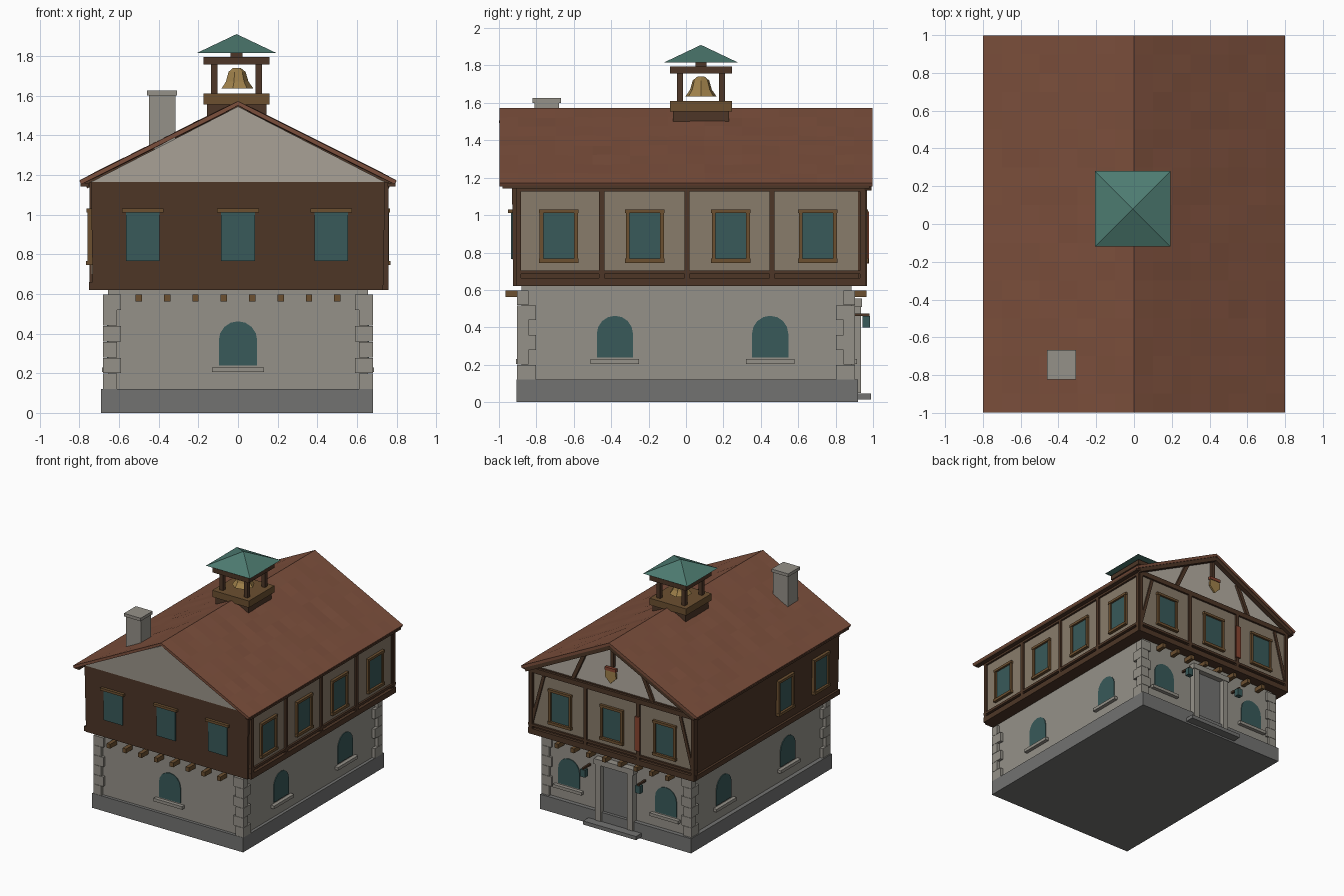
import bpy, bmesh, math, random
from mathutils import Vector

if "Cube" in bpy.data.objects:
    bpy.data.objects.remove(bpy.data.objects["Cube"])

random.seed(4)


def material(name, r, g, b):
    m = bpy.data.materials.new(name)
    m.diffuse_color = (r, g, b, 1)
    m.use_nodes = True
    m.node_tree.nodes["Principled BSDF"].inputs["Base Color"].default_value = m.diffuse_color
    return m


TILE = material("roof_tile", .20, .078, .045)
TIMBER = material("timber", .075, .037, .02)
TRIM = material("light_timber", .15, .08, .03)
PLASTER = material("plaster", .46, .42, .36)
PANEL = material("stained_plaster", .25, .20, .145)
STONE = material("stone", .30, .285, .25)
PLINTH = material("dark_stone", .17, .17, .165)
GLASS = material("glass", .04, .10, .10)
COPPER = material("copper", .075, .20, .165)
BRASS = material("brass", .35, .22, .07)
RED = material("banner_red", .25, .06, .03)


def mesh(name, verts, faces, mat):
    bm = bmesh.new()
    vs = [bm.verts.new(v) for v in verts]
    for f in faces:
        bm.faces.new([vs[i] for i in f])
    bmesh.ops.recalc_face_normals(bm, faces=bm.faces)
    me = bpy.data.meshes.new(name)
    bm.to_mesh(me)
    bm.free()
    ob = bpy.data.objects.new(name, me)
    me.materials.append(mat)
    bpy.context.collection.objects.link(ob)
    return ob


def loft(name, rings, mat):
    """Closed solid through rings of equal vertex count."""
    n = len(rings[0])
    faces = [list(range(n)), [(len(rings) - 1) * n + i for i in range(n)]]
    for k in range(len(rings) - 1):
        for i in range(n):
            j = (i + 1) % n
            faces.append([k*n + i, k*n + j, (k+1)*n + j, (k+1)*n + i])
    return mesh(name, [v for r in rings for v in r], faces, mat)


def rect(x0, x1, y0, y1, z):
    return [(x0, y0, z), (x1, y0, z), (x1, y1, z), (x0, y1, z)]


def box(name, x0, x1, y0, y1, z0, z1, mat):
    return loft(name, [rect(x0, x1, y0, y1, z0), rect(x0, x1, y0, y1, z1)], mat)


def at(side, u, d, z):
    """Facade coordinates: u along the wall, d outward from the centre."""
    return {"front": (u, -d, z), "back": (u, d, z),
            "right": (d, u, z), "left": (-d, u, z)}[side]


def prism(name, side, outline, d0, d1, mat):
    return loft(name, [[at(side, u, d, z) for u, z in outline] for d in (d0, d1)], mat)


def slab(name, side, u0, u1, z0, z1, d0, d1, mat):
    return prism(name, side, [(u0, z0), (u1, z0), (u1, z1), (u0, z1)], d0, d1, mat)


def beam(name, side, a, b, w, d0, d1, mat):
    a, b = Vector(a), Vector(b)
    n = (b - a).normalized().orthogonal() * w / 2
    return prism(name, side, [a + n, b + n, b - n, a - n], d0, d1, mat)


def arched_window(side, u, d):
    pts = [(u - .097, .24), (u + .097, .24)]
    pts += [(u + .097 * math.cos(t), .365 + .097 * math.sin(t))
            for t in [math.pi * k / 8 for k in range(9)]]
    prism(side + "_arched_glass", side, pts, d - .03, d + .006, GLASS)
    slab(side + "_stone_sill", side, u - .13, u + .13, .205, .23, d - .02, d + .03, STONE)


def framed_window(side, u, d, full=True):
    slab(side + "_window_glass", side, u - .085, u + .085, .765, 1.015, d - .02, d + .006, GLASS)
    slab(side + "_window_lintel", side, u - .105, u + .105, 1.01, 1.03, d - .01, d + .022, TRIM)
    if full:
        slab(side + "_window_sill", side, u - .105, u + .105, .745, .767, d - .01, d + .025, TRIM)
        for s in (-1, 1):
            slab(side + "_window_jamb", side, u + s*.092 - .01, u + s*.092 + .01,
                 .76, 1.02, d - .01, d + .018, TRIM)


# Plinth and stone ground floor
box("plinth", -.69, .68, -.905, .92, 0, .12, PLINTH)
box("ground_floor_wall", -.655, .655, -.88, .885, .12, .62, STONE)

# Alternating quoin stones on the corners
for sx in (-1, 1):
    for sy in (-1, 1):
        for k in range(6):
            lx, ly = (.09, .06) if k % 2 else (.07, .10)
            xs = sorted((sx * .68, sx * (.68 - lx)))
            ys = sorted((sy * .903, sy * (.903 - ly)))
            box("quoin", *xs, *ys, .12 + k*.08, .198 + k*.08, STONE)

# Ground floor windows
arched_window("front", 0, .88)
for side in ("left", "right"):
    for u in (-.38, .45):
        arched_window(side, u, .655)
for u in (-.44, .44):
    arched_window("back", u, .885)

# Doorway, step and lanterns on the back
slab("door", "back", -.125, .125, .05, .53, .86, .895, PLINTH)
for s in (-1, 1):
    slab("door_jamb", "back", s*.145 - .025, s*.145 + .025, .05, .53, .87, .935, STONE)
    slab("lantern", "back", s*.25 - .022, s*.25 + .022, .40, .46, .945, .985, GLASS)
    slab("lantern_bracket", "back", s*.25 - .008, s*.25 + .008, .46, .475, .88, .98, TIMBER)
slab("door_head", "back", -.18, .18, .51, .555, .87, .94, STONE)
slab("door_step", "back", -.24, .24, .015, .045, .90, .99, PLINTH)

# Joist ends under the jettied storey
for side in ("front", "back"):
    for k in range(8):
        u = -.5 + k * .143
        slab("joist_end", side, u - .016, u + .016, .562, .598, .85, .965, TRIM)

# Upper storey body, slightly flared
loft("upper_storey", [rect(-.732, .732, -.925, .945, .62),
                      rect(-.742, .742, -.93, .95, 1.17)], TIMBER)

# Framed right wall and back wall: panels, rails, posts
for side, d, u0, u1, posts in (("right", .742, -.90, .95, (-.895, -.45, .005, .46, .945)),
                               ("back", .95, -.74, .74, (-.735, -.24, .24, .735))):
    slab(side + "_plaster_panel", side, u0, u1, .70, 1.13, d - .03, d + .002, PANEL)
    for z0, z1 in ((.62, .665), (.685, .705), (1.125, 1.165)):
        slab(side + "_rail", side, u0 - .01, u1 + .01, z0, z1, d - .03, d + .018, TIMBER)
    for u in posts:
        slab(side + "_post", side, u - .014, u + .014, .63, 1.16, d - .03, d + .018, TIMBER)
for s in (-1, 1):
    beam("back_brace", "back", (s*.73, .71), (s*.62, 1.12), .025, .94, .962, TIMBER)

# Upper windows
for u in (-.48, 0, .47):
    framed_window("front", u, .93, False)
    framed_window("back", u, .952)
for u in (-.68, -.22, .24, .705):
    framed_window("right", u, .744)
for u in (-.68, -.22):
    framed_window("left", u, .742)
slab("left_rail", "left", -.92, .94, .62, .66, .72, .752, TIMBER)

# Banner and gable pendant on the back
slab("banner", "back", -.262, -.218, .74, 1.02, .965, .978, RED)
prism("gable_pendant", "back", [(0, 1.23), (.05, 1.28), (.045, 1.35), (-.045, 1.35), (-.05, 1.28)],
      .965, .98, BRASS)
slab("pendant_bar", "back", -.05, .05, 1.335, 1.36, .96, .985, RED)

# Gables: front leans out to the verge, back is recessed behind a truss
loft("front_gable", [[(-.74, -.932, 1.165), (.74, -.932, 1.165), (0, -.992, 1.545)],
                     [(-.74, -.85, 1.165), (.74, -.85, 1.165), (0, -.85, 1.545)]], PLASTER)
prism("back_gable", "back", [(-.74, 1.165), (.74, 1.165), (0, 1.545)], .88, .935, PLASTER)
for s in (-1, 1):
    beam("back_bargeboard", "back", (s*.77, 1.15), (0, 1.535), .04, .955, .992, TIMBER)
    beam("back_truss_strut", "back", (s*.36, 1.17), (s*.25, 1.41), .03, .93, .955, TIMBER)
slab("back_king_post", "back", -.015, .015, 1.36, 1.54, .93, .96, TIMBER)

# Uneven tiled roof
NX, NY = 16, 20
verts, faces = [], []
for i in range(NX + 1):
    for j in range(NY + 1):
        x = -.8 + 1.6 * i / NX
        inner = 0 < i < NX and 0 < j < NY and i != NX // 2
        z = 1.572 - abs(x) * .4 / .8 + (random.uniform(-.004, .004) if inner else 0)
        verts.append((x, -.998 + 1.996 * j / NY, z))
for i in range(NX):
    for j in range(NY):
        a = i * (NY + 1) + j
        faces.append([a, a + NY + 1, a + NY + 2, a + 1])
roof = mesh("tiled_roof", verts, faces, TILE)
if roof.data.polygons[0].normal.z < 0:
    roof.data.flip_normals()
sol = roof.modifiers.new("thickness", 'SOLIDIFY')
sol.thickness, sol.offset = .022, -1
for s in (-1, 1):
    xs = sorted((s * .755, s * .795))
    box("eave_board", *xs, -.98, .98, 1.142, 1.158, TIMBER)

# Chimney
box("chimney", -.448, -.315, -.81, -.68, 1.33, 1.605, STONE)
box("chimney_cap", -.46, -.308, -.822, -.668, 1.60, 1.625, STONE)

# Bell turret
CX, CY = -.007, .08


def sq(r, z):
    return rect(CX - r, CX + r, CY - r, CY + r, z)


loft("turret_curb", [sq(.15, 1.49), sq(.15, 1.56)], TIMBER)
loft("turret_base", [sq(.166, 1.555), sq(.166, 1.61)], TRIM)
for sx in (-1, 1):
    for sy in (-1, 1):
        x, y = CX + sx * .112, CY + sy * .112
        box("turret_post", x - .016, x + .016, y - .016, y + .016, 1.60, 1.765, TIMBER)
loft("turret_plate", [sq(.166, 1.757), sq(.166, 1.795)], TIMBER)
mesh("turret_roof", sq(.2, 1.815) + [(CX, CY, 1.91)],
     [[0, 1, 2, 3], [0, 1, 4], [1, 2, 4], [2, 3, 4], [3, 0, 4]], COPPER)
loft("turret_roof_core", [sq(.03, 1.79), sq(.03, 1.83)], TIMBER)
loft("bell", [[(CX + r * math.cos(t), CY + r * math.sin(t), z)
               for t in [math.tau * k / 7 for k in range(7)]]
              for r, z in ((.085, 1.635), (.06, 1.67), (.045, 1.72), (.02, 1.74))], BRASS)
